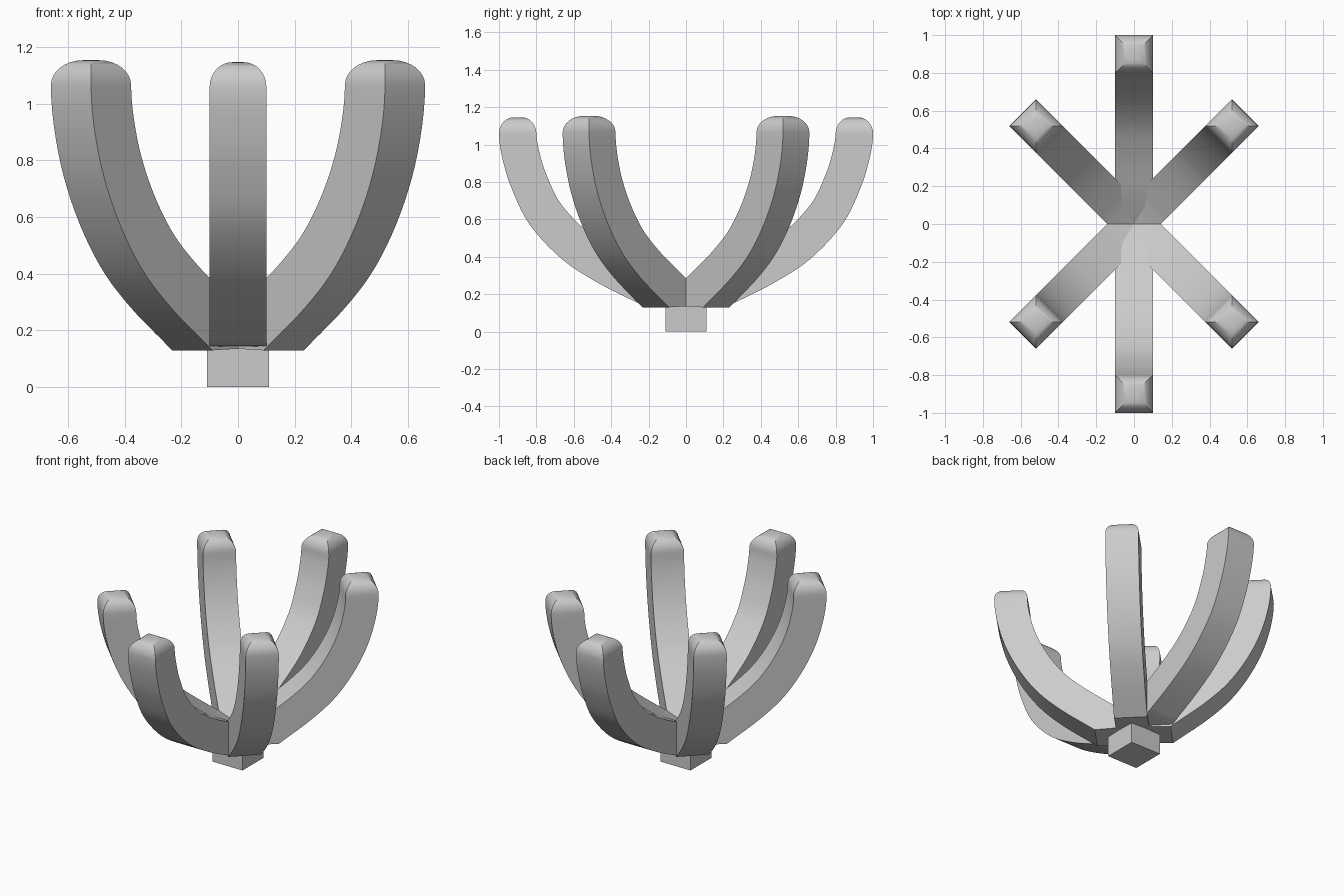
import bpy, bmesh, math
from mathutils import Vector

if "Cube" in bpy.data.objects:
    bpy.data.objects.remove(bpy.data.objects["Cube"])

HALF = 0.1      # half thickness of an arm


def spline(pts, steps=5):
    """Catmull-Rom samples of (position, tangent)."""
    pts = [Vector(p) for p in pts]
    p = [2 * pts[0] - pts[1]] + pts + [pts[-1] + Vector((0, 0.2))]
    out = []
    for i in range(1, len(p) - 2):
        m0, m1 = (p[i + 1] - p[i - 1]) / 2, (p[i + 2] - p[i]) / 2
        last = i == len(p) - 3
        if last:
            m1 = Vector((0, (p[i + 1] - p[i]).length))
        for k in range(steps + (1 if last else 0)):
            t = k / steps
            pos = ((2*t**3 - 3*t*t + 1) * p[i] + (t**3 - 2*t*t + t) * m0
                   + (3*t*t - 2*t**3) * p[i + 1] + (t**3 - t*t) * m1)
            tan = ((6*t*t - 6*t) * p[i] + (3*t*t - 4*t + 1) * m0
                   + (6*t - 6*t*t) * p[i + 1] + (3*t*t - 2*t) * m1)
            out.append((pos, tan.normalized()))
    return out


def make_arm(name, outer, angle, tip_height):
    """Square arm swept along its outer (lower) edge, with a rounded tip."""
    # each section: outer point, inner point, half width
    sections = [(Vector((0, 0.14)), Vector((0, 0.235)), HALF)]
    for pos, tan in spline(outer):
        sections.append((pos, pos + Vector((-tan.y, tan.x)) * 2 * HALF, HALF))
    end = outer[-1]
    mid = end[0] - HALF
    h = tip_height - end[1]
    for k in range(1, 9):
        a = math.pi / 2 * k / 8
        w = 0.02 + 0.08 * math.cos(a)
        z = end[1] + h * math.sin(a)
        sections.append((Vector((mid + w, z)), Vector((mid - w, z)), w))

    bm = bmesh.new()
    c, s = math.cos(angle), math.sin(angle)
    rings = []
    for o, i, w in sections:
        ring = []
        for (r, z), side in ((o, -w), (o, w), (i, w), (i, -w)):
            ring.append(bm.verts.new((r * c - side * s, r * s + side * c, z)))
        rings.append(ring)
    for a, b in zip(rings, rings[1:]):
        for k in range(4):
            n = (k + 1) % 4
            bm.faces.new((a[k], a[n], b[n], b[k]))
    bm.faces.new(rings[0])
    bm.faces.new(rings[-1])
    bmesh.ops.recalc_face_normals(bm, faces=bm.faces)
    me = bpy.data.meshes.new(name)
    bm.to_mesh(me)
    bm.free()
    ob = bpy.data.objects.new(name, me)
    bpy.context.collection.objects.link(ob)
    bpy.ops.object.select_all(action='DESELECT')
    ob.select_set(True)
    bpy.context.view_layer.objects.active = ob
    bpy.ops.object.shade_smooth_by_angle(angle=math.radians(30))


# long arms, front and back
long_edge = [(0.24, 0.145), (0.46, 0.255), (0.66, 0.385), (0.834, 0.57),
             (0.93, 0.76), (0.98, 0.92), (1.0, 1.06)]
for name, deg in (("front_arm", -90), ("back_arm", 90)):
    make_arm(name, long_edge, math.radians(deg), 1.146)

# shorter diagonal arms
short_edge = [(0.228, 0.13), (0.44, 0.285), (0.59, 0.43), (0.714, 0.62),
              (0.797, 0.83), (0.833, 1.065)]
for k in range(4):
    make_arm(f"diagonal_arm_{k + 1}", short_edge, math.radians(45 + 90 * k), 1.153)

# base block
bpy.ops.mesh.primitive_cube_add(size=1, location=(0, 0, 0.08))
base = bpy.context.object
base.name = "base_block"
base.scale = (0.22, 0.22, 0.16)
